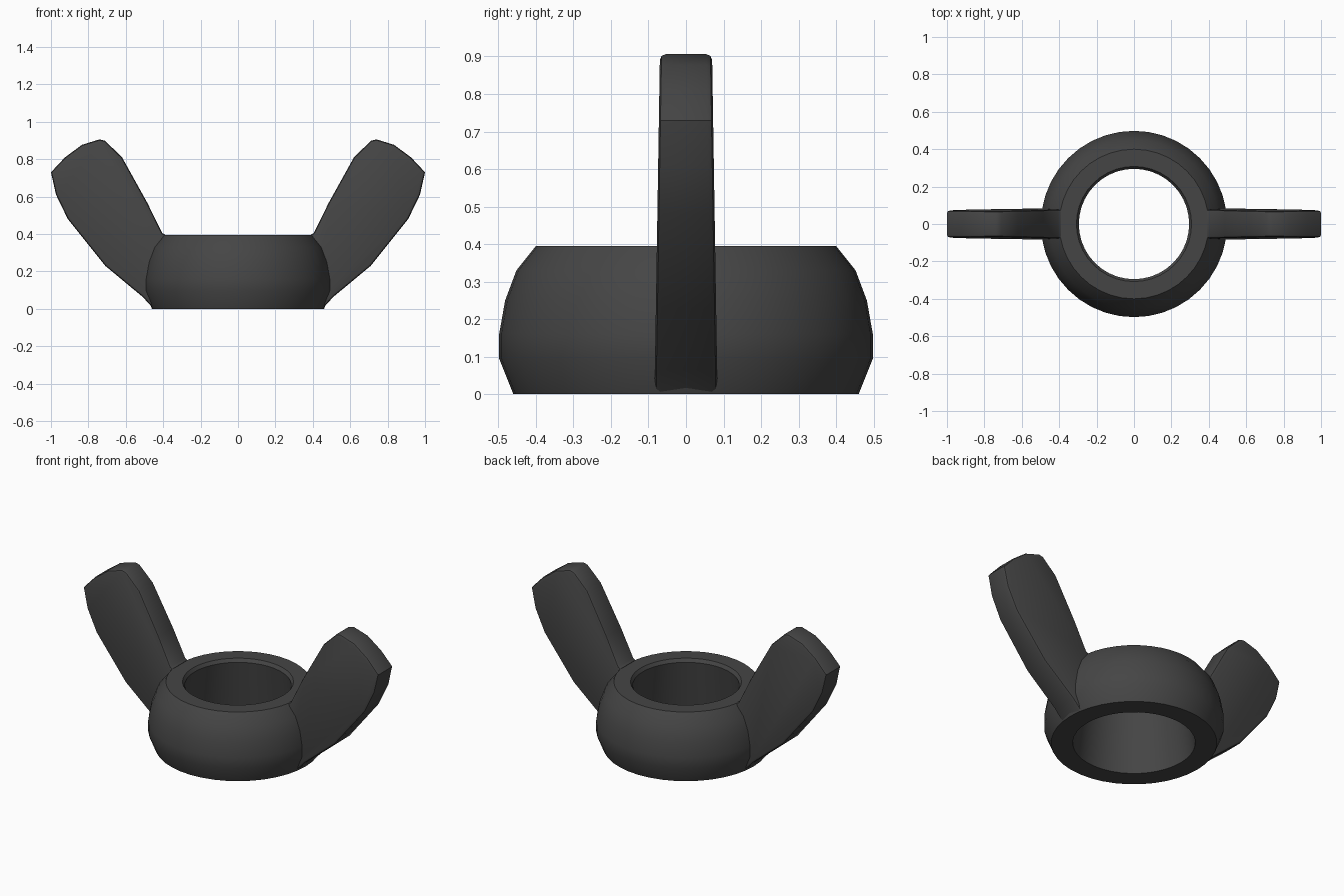
import bpy, bmesh, math

if "Cube" in bpy.data.objects:
    bpy.data.objects.remove(bpy.data.objects["Cube"])

mat = bpy.data.materials.new("dark_grey")
mat.diffuse_color = (0.06, 0.06, 0.06, 1)
mat.use_nodes = True
mat.node_tree.nodes["Principled BSDF"].inputs["Base Color"].default_value = mat.diffuse_color


def finish(name, bm, angle):
    bmesh.ops.recalc_face_normals(bm, faces=bm.faces[:])
    mesh = bpy.data.meshes.new(name)
    bm.to_mesh(mesh)
    bm.free()
    mesh.materials.append(mat)
    ob = bpy.data.objects.new(name, mesh)
    bpy.context.collection.objects.link(ob)
    bpy.ops.object.select_all(action='DESELECT')
    ob.select_set(True)
    bpy.context.view_layer.objects.active = ob
    bpy.ops.object.shade_smooth_by_angle(angle=math.radians(angle))
    return ob


# Collar: closed profile (radius, height) turned around z
collar = [(0.34, 0), (0.46, 0), (0.498, 0.095), (0.498, 0.16), (0.482, 0.25),
          (0.452, 0.33), (0.40, 0.395), (0.308, 0.395), (0.295, 0.375)]
SIDES = 40
bm = bmesh.new()
rings = []
for i in range(SIDES):
    a = 2 * math.pi * i / SIDES
    rings.append([bm.verts.new((r * math.cos(a), r * math.sin(a), z)) for r, z in collar])
n = len(collar)
for i in range(SIDES):
    p, q = rings[i], rings[(i + 1) % SIDES]
    for j in range(n):
        k = (j + 1) % n
        bm.faces.new((p[j], q[j], q[k], p[k]))
finish("collar", bm, 30)

# Wings: side outline (x, z), slightly thinner towards the tip, rounded rims
outline = [(0.39, 0.397), (0.405, 0.405), (0.485, 0.567), (0.62, 0.81), (0.71, 0.898),
           (0.74, 0.906), (0.834, 0.877), (0.925, 0.81), (1.0, 0.73), (0.973, 0.61),
           (0.91, 0.48), (0.71, 0.23), (0.51, 0.064), (0.455, 0.004), (0.39, 0.004)]


def wing(name, side):
    bm = bmesh.new()
    front, back = ([bm.verts.new((side * x, s * (0.084 - 0.016 * z), z)) for x, z in outline]
                   for s in (-1, 1))
    caps = [bm.faces.new(front), bm.faces.new(back[::-1])]
    m = len(outline)
    for i in range(m):
        j = (i + 1) % m
        bm.faces.new((front[i], back[i], back[j], front[j]))
    bmesh.ops.recalc_face_normals(bm, faces=bm.faces[:])
    rims = [e for f in caps for e in f.edges]
    bmesh.ops.bevel(bm, geom=rims, offset=0.015, segments=2, profile=0.5, affect='EDGES')
    finish(name, bm, 35)


wing("right_wing", 1)
wing("left_wing", -1)
